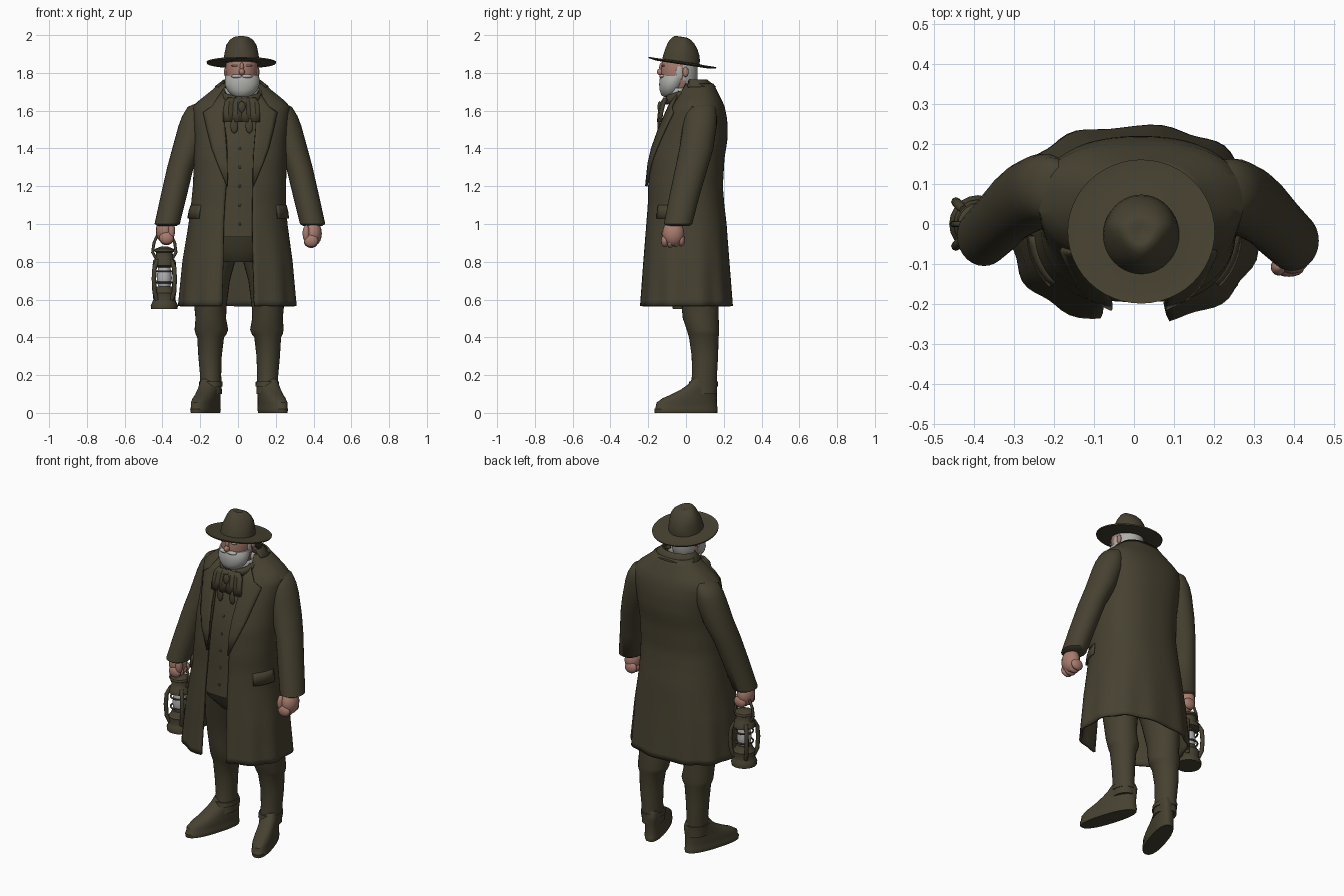
import bpy, bmesh, math
from mathutils import Matrix, Vector

def material(name, rgb):
    m = bpy.data.materials.new(name)
    m.diffuse_color = (*rgb, 1)
    return m

OLIVE = material("dark olive cloth", (0.062, 0.053, 0.030))
SKIN = material("ruddy skin", (0.39, 0.20, 0.155))
HAIR = material("grey white hair", (0.42, 0.42, 0.40))
GLASS = material("pale glass", (0.45, 0.45, 0.45))

def link(name, data, mat):
    data.materials.append(mat)
    ob = bpy.data.objects.new(name, data)
    bpy.context.collection.objects.link(ob)
    bpy.ops.object.select_all(action='DESELECT')
    ob.select_set(True)
    bpy.context.view_layer.objects.active = ob
    return ob

def finish(name, bm, mat, thick=0):
    bmesh.ops.recalc_face_normals(bm, faces=bm.faces)
    me = bpy.data.meshes.new(name)
    bm.to_mesh(me)
    bm.free()
    ob = link(name, me, mat)
    bpy.ops.object.shade_smooth_by_angle(angle=math.radians(42))
    if thick:
        mod = ob.modifiers.new("thickness", 'SOLIDIFY')
        mod.thickness, mod.offset = thick, 0
    return ob

def sheet(name, rows, mat, closed=False, thick=0):
    """Skin a grid of points; closed wraps it round and caps the ends."""
    bm = bmesh.new()
    vs = [[bm.verts.new(p) for p in r] for r in rows]
    n = len(vs[0])
    for a, b in zip(vs, vs[1:]):
        for i in range(n if closed else n - 1):
            j = (i + 1) % n
            bm.faces.new((a[i], a[j], b[j], b[i]))
    if closed:
        bm.faces.new(vs[0])
        bm.faces.new(vs[-1])
    return finish(name, bm, mat, thick)

def oval(row, a, e=2.0, k=1.0):
    """Point on a superellipse ring (z, cx, cy, rx, ry); angle 0 is the front."""
    z, cx, cy, rx, ry = row[:5]
    s, c = math.sin(a), math.cos(a)
    return Vector((cx + k * rx * math.copysign(abs(s) ** (2 / e), s),
                   cy - k * ry * math.copysign(abs(c) ** (2 / e), c), z))

def arc(row, a0, n, e=2.0, k=lambda a: 1):
    """Ring left open by the angle a0 either side of the front."""
    return [oval(row, a, e, k(a)) for a in (a0 + 2 * (math.pi - a0) * i / n for i in range(n + 1))]

def loft(name, rows, mat, n=28, e=2.0, sx=1, dx=0, dy=0, shear=0):
    grid = [[oval(r, 2 * math.pi * i / n, e) for i in range(n)] for r in rows]
    for p in (p for ring in grid for p in ring):
        p.x = sx * (p.x - shear * (p.y - 0.09)) + dx
        p.y += dy
    return sheet(name, grid, mat, True)

def blobs(name, items, mat):
    bm = bmesh.new()
    for loc, scale in items:
        bmesh.ops.create_uvsphere(bm, u_segments=16, v_segments=10, radius=1,
                                  matrix=Matrix.Translation(loc) @ Matrix.Diagonal((*scale, 1)))
    return finish(name, bm, mat)

def tubes(name, paths, r, mat):
    cu = bpy.data.curves.new(name, 'CURVE')
    cu.dimensions, cu.bevel_depth, cu.bevel_resolution, cu.use_fill_caps = '3D', r, 2, True
    for path in paths:
        sp = cu.splines.new('POLY')
        sp.points.add(len(path) - 1)
        for pt, p in zip(sp.points, path):
            pt.co = (*p, 1)
    link(name, cu, mat)
    bpy.ops.object.convert(target='MESH')

# Long coat: rings z, cx, cy, rx, ry, half width of the front opening
COAT = [(.565, 0, 0, .305, .238, .085), (.8, 0, 0, .285, .222, .078), (1.0, 0, 0, .255, .208, .075),
        (1.1, .003, -.002, .245, .198, .073), (1.2, .008, -.005, .24, .193, .07),
        (1.35, .012, .007, .238, .19, .068), (1.45, .015, .03, .238, .183, .075),
        (1.55, .016, .05, .247, .162, .09), (1.62, .018, .06, .25, .138, .095),
        (1.66, .02, .065, .21, .115, .095), (1.70, .02, .065, .155, .095, .09), (1.74, .02, .062, .115, .078, .085)]
E = 2.4

def coat_row(z):
    a, b = next((p for p in zip(COAT, COAT[1:]) if z <= p[1][0]), COAT[-2:])
    return [p + (q - p) * (z - a[0]) / (b[0] - a[0]) for p, q in zip(a, b)]

def front_y(x, z):
    _, cx, cy, rx, ry, _ = coat_row(z)
    return cy - ry * max(0, 1 - abs((x - cx) / rx) ** E) ** (1 / E)

grid = []
for i in range(40):
    row = coat_row(.565 + 1.175 * i / 39)
    fold = .022 * max(0, (1.0 - row[0]) / .43)
    grid.append(arc(row, math.asin((row[5] / row[3]) ** (E / 2)), 72, E, lambda a: 1 + fold * math.sin(11 * a)))
sheet("coat", grid, OLIVE, thick=.014)

# Lapels and pocket flaps, laid on the coat surface
LAPEL = [(1.71, .06, .09), (1.62, .08, .15), (1.59, .085, .195), (1.5, .08, .175),
         (1.4, .072, .15), (1.32, .068, .12), (1.2, .066, .07)]
for side, s in (("right", -1), ("left", 1)):
    rows = [[(x, front_y(x, z) - .016, z) for x in (.012 + s * (a + (b - a) * i / 5) for i in range(6))]
            for z, a, b in LAPEL]
    sheet(side + "_lapel", rows, OLIVE, thick=.012)
    rows = [[oval(coat_row(z), s * (.85 + .09 * i), E, k) for i in range(8)]
            for z, k in ((1.1, 1.02), (1.07, 1.045), (1.03, 1.055))]
    sheet(side + "_pocket_flap", rows, OLIVE, thick=.01)

# Turned-up collar, waistcoat and trouser seat
sheet("coat_collar", [arc(r, 1.1, 30) for r in (
    (1.69, .02, .06, .15, .098), (1.73, .02, .05, .118, .08), (1.76, .02, .045, .1, .07),
    (1.725, .02, .055, .14, .1))], OLIVE, thick=.01)
loft("waistcoat", [(z, .012, coat_row(z)[2], coat_row(z)[3] * .86, coat_row(z)[4] - .016)
                   for z in (.93, 1.0, 1.1, 1.2, 1.3, 1.4, 1.5, 1.6, 1.66)], OLIVE, e=E)
blobs("waistcoat_buttons", [((.01, front_y(.01, z) + .015, z), (.007, .005, .007))
                            for z in (1.0, 1.1, 1.2, 1.3, 1.4)], OLIVE)
loft("trouser_seat", [(.8, .005, .03, .13, .12), (.86, .005, .02, .2, .16), (1.0, .005, .0, .2, .18)], OLIVE)

# Sleeves, legs and boots, mirrored about a slightly shifted middle
ARM = [(1.64, .21, .085, .03, .045), (1.62, .228, .082, .058, .072), (1.57, .242, .078, .074, .085),
       (1.52, .252, .073, .083, .09), (1.4, .288, .055, .08, .09), (1.3, .325, .03, .07, .086),
       (1.15, .36, -.008, .069, .08), (1.0, .395, -.042, .067, .075), (.99, .395, -.042, .05, .06)]
LEG = [(.9, .11, .04, .11, .14), (.7, .15, .06, .095, .115), (.56, .158, .075, .085, .098),
       (.5, .156, .078, .081, .095), (.44, .153, .09, .089, .086), (.415, .155, .093, .081, .082),
       (.4, .157, .094, .071, .078), (.3, .16, .1, .062, .07), (.2, .157, .098, .056, .066), (.1, .155, .09, .058, .075)]
FOOT = [(0, .157, 0, .054, .166), (.02, .157, 0, .058, .168), (.025, .157, .002, .056, .164),
        (.055, .157, .004, .057, .16), (.078, .157, .02, .055, .143), (.098, .157, .043, .053, .12),
        (.125, .157, .07, .053, .095), (.15, .157, .088, .052, .078), (.18, .157, .095, .046, .06)]
for side, s, dx, adx, ady in (("right", -1, .012, .02, .012), ("left", 1, 0, 0, 0)):
    loft(side + "_sleeve", ARM, OLIVE, sx=s, dx=adx, dy=ady)
    loft(side + "_leg", LEG, OLIVE, sx=s, dx=dx)
    loft(side + "_boot", FOOT, OLIVE, e=2.4, sx=s, dx=dx, shear=.3)
    loft(side + "_boot_strap", [(.14, .155, .09, .062, .078), (.165, .156, .093, .062, .076)], OLIVE, sx=s, dx=dx)

# Fists: palm, four fingers and thumb
for side, s, c in (("left", 1, Vector((.397, -.067, .945))), ("right", -1, Vector((-.388, -.02, .96)))):
    parts = [((0, 0, .005), (.047, .058, .068)), ((-.036 * s, -.04, .005), (.019, .022, .045))]
    parts += [((-.01 * s, -.045 + .029 * i, -.038 + .004 * abs(i - 1)), (.038, .02, .034)) for i in range(4)]
    blobs(side + "_hand", [(c + Vector(p), q) for p, q in parts], SKIN)

# Head: skin in front, hair behind
head = loft("head", [(1.68, .02, -.04, .04, .06), (1.71, .02, -.04, .07, .085), (1.76, .02, -.035, .08, .095),
                     (1.81, .02, -.035, .084, .097), (1.86, .02, -.033, .084, .095), (1.9, .02, -.03, .07, .08)],
            SKIN, n=32)
head.data.materials.append(HAIR)
for f in head.data.polygons:
    f.material_index = 1 if f.center.y > -.01 else 0
loft("neck", [(1.56, .02, .02, .06, .06), (1.64, .02, -.01, .06, .07), (1.74, .02, -.02, .06, .065)], SKIN)
blobs("nose", [((.02, -.135, 1.805), (.016, .02, .018)), ((.02, -.128, 1.83), (.011, .014, .025))], SKIN)
blobs("ears", [((.02 + s * .085, -.002, 1.805), (.009, .016, .026)) for s in (-1, 1)], SKIN)
blobs("eyebrows", [((.02 + s * .034, -.12, 1.838), (.022, .008, .005)) for s in (-1, 1)], HAIR)
loft("beard", [(1.672, .02, -.085, .03, .03), (1.682, .02, -.085, .055, .046), (1.71, .022, -.08, .08, .06),
               (1.74, .022, -.074, .092, .068), (1.77, .022, -.064, .092, .075), (1.788, .02, -.053, .089, .078)],
     HAIR, n=32)
blobs("moustache_and_sideburns", [((.02 + s * .025, -.124, 1.782), (.032, .018, .011)) for s in (-1, 1)]
      + [((.02 + s * .08, -.035, 1.8), (.009, .02, .04)) for s in (-1, 1)], HAIR)

# Shirt collar and knotted neckerchief
sheet("shirt_collar", [arc(r, .5, 28) for r in (
    (1.62, .02, .0, .085, .1), (1.68, .02, -.015, .085, .085), (1.72, .02, -.015, .09, .08))], HAIR, thick=.008)
rows = [arc(r, .35, 28) for r in ((1.665, .02, -.01, .1, .1), (1.685, .02, -.01, .106, .102), (1.71, .02, -.01, .1, .096))]
sheet("neckerchief_band", [[p + Vector((0, 0, .35 * (p.y + .01))) for p in r] for r in rows], OLIVE, thick=.012)
rows = [[(.02 + (i - 8) / 8 * w, y + .005 * math.cos(i * 1.6), z) for i in range(17)]
        for z, w, y in ((1.665, .07, -.108), (1.64, .09, -.122), (1.59, .095, -.135), (1.54, .096, -.14))]
sheet("neckerchief_bow", rows, OLIVE, thick=.018)
blobs("neckerchief_knot", [((.02, -.139, 1.62), (.02, .012, .03))]
      + [((.02 + s * .04, -.142, 1.52), (.02, .009, .04)) for s in (-1, 1)], OLIVE)

# Wide-brimmed hat, tilted up at the front, with a pinched crown
brim = [(-.004, 0, 0, .09, .09), (-.006, 0, 0, .14, .14), (.001, 0, 0, .183, .18),
        (.008, 0, 0, .184, .182), (.003, 0, 0, .14, .14), (.01, 0, 0, .1, .1)]
crown = [(0, 0, -.008, .096, .1), (.03, 0, -.008, .093, .098), (.06, 0, -.009, .089, .092), (.1, 0, -.011, .081, .08),
         (.125, 0, -.014, .064, .062), (.137, 0, -.018, .046, .045), (.139, 0, -.02, .03, .03), (.131, 0, -.02, .01, .012)]
hat = [loft("hat_brim", brim, OLIVE, n=48), loft("hat_crown", crown, OLIVE, n=40)]
for v in hat[1].data.vertices:
    t = min(1, max(0, v.co.z - .05) / .06)
    v.co.x *= 1 - t * .4 * max(0, -v.co.y / .09)
    v.co.z -= t * .015 * max(0, v.co.y / .06)
for ob in hat:
    ob.data.transform(Matrix.Translation((.018, -.02, 1.85)) @ Matrix.Rotation(-.15, 4, 'X'))

# Lantern hanging from the right hand
LX, LY = -.39, 0
for part, prof, mat in (
        ("base", [(.55, .07), (.57, .072), (.585, .064), (.6, .058), (.635, .062), (.645, .052), (.67, .042)], OLIVE),
        ("glass", [(.665, .03), (.69, .038), (.715, .04), (.745, .037), (.78, .03)], GLASS),
        ("cap", [(.77, .035), (.78, .062), (.805, .06), (.82, .046), (.85, .044), (.855, .054), (.868, .05), (.88, .02)], OLIVE)):
    loft("lantern_" + part, [(z, LX, LY, r, r) for z, r in prof], mat, n=20)
turn = [math.pi / 4 + i * math.pi / 2 for i in range(4)]
tubes("lantern_frame", [[(LX + r * math.cos(a), LY + r * math.sin(a), z) for r, z in (
    (.055, .6), (.073, .64), (.078, .71), (.073, .77), (.05, .81))] for a in turn], .012, OLIVE)
tubes("lantern_guard", [[(LX + .05 * math.cos(i * math.pi / 12), LY + .05 * math.sin(i * math.pi / 12), z)
                         for i in range(25)] for z in (.69, .75)], .005, OLIVE)
tubes("lantern_handle", [[(LX + x, LY, z) for x, z in ((-.045, .82), (-.062, .85), (-.055, .9), (-.035, .945),
                          (.035, .945), (.055, .9), (.062, .85), (.045, .82))]], .008, OLIVE)
